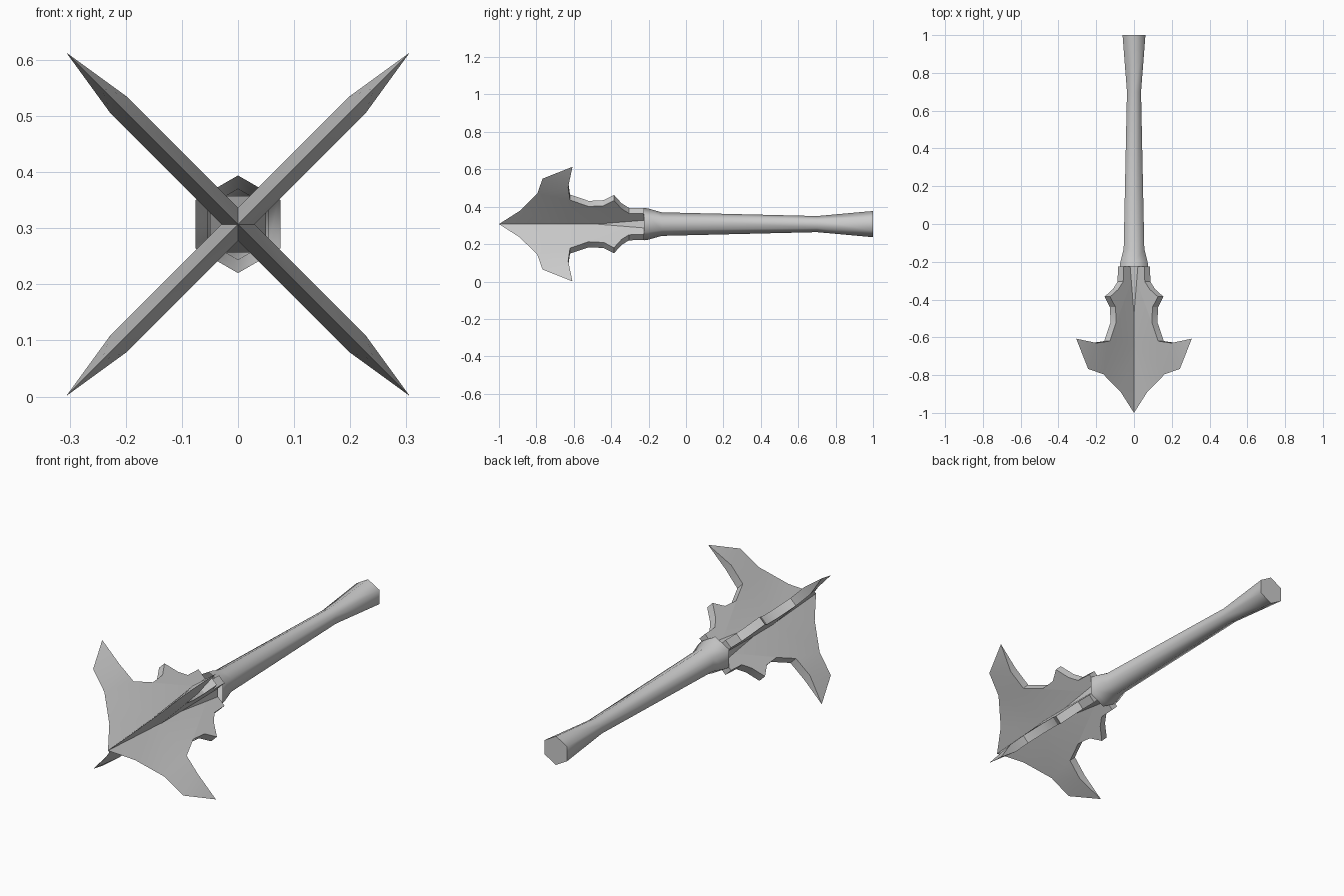
import bpy, bmesh, math
from mathutils import Vector, Matrix

if "Cube" in bpy.data.objects:
    bpy.data.objects.remove(bpy.data.objects["Cube"])

AXIS_Z = 0.307
T = 0.021            # half thickness of a blade at its back rim
R2 = math.sqrt(2)


def finish(bm, name, angle):
    bmesh.ops.recalc_face_normals(bm, faces=bm.faces)
    me = bpy.data.meshes.new(name)
    bm.to_mesh(me)
    bm.free()
    ob = bpy.data.objects.new(name, me)
    bpy.context.collection.objects.link(ob)
    bpy.ops.object.select_all(action='DESELECT')
    ob.select_set(True)
    bpy.context.view_layer.objects.active = ob
    bpy.ops.object.shade_smooth_by_angle(angle=math.radians(angle))
    return ob


# Handle: hexagonal rings along y, open where it meets the blades
def handle():
    bm = bmesh.new()
    rings = []
    for y, r in [(-0.225, 0.087), (-0.20, 0.083), (-0.13, 0.063), (0.70, 0.043), (1.0, 0.07)]:
        rings.append([bm.verts.new((r * math.sin(i * math.pi / 3), y,
                                    AXIS_Z + r * math.cos(i * math.pi / 3))) for i in range(6)])
    for a, b in zip(rings, rings[1:]):
        for i in range(6):
            j = (i + 1) % 6
            bm.faces.new((a[i], a[j], b[j], b[i]))
    bm.faces.new(rings[-1])
    finish(bm, "handle", 65)


# Blade outline as (y, height): sharp leading edge and thick back rim
LEAD = [(-1.0, 0), (-0.89, 0.07), (-0.795, 0.163), (-0.767, 0.243), (-0.607, 0.306)]
BACK = [(-0.63, 0.212), (-0.62, 0.143), (-0.52, 0.109), (-0.44, 0.113), (-0.385, 0.141),
        (-0.345, 0.097), (-0.305, 0.072), (-0.225, 0.07)]


def blade(index):
    bm = bmesh.new()

    def pt(p, off):
        return bm.verts.new((off, p[0], p[1] * R2))

    lead = [pt(p, 0) for p in LEAD]
    sides = []
    for s in (-T, T):
        b = [pt(p, s) for p in BACK]
        a1, a0 = pt((-0.63, 0), s), pt((-0.225, 0), s)
        for f in [(lead[0], lead[1], a1), (lead[1], lead[2], a1), (lead[2], b[1], a1),
                  (lead[2], b[0], b[1]), (lead[2], lead[3], b[0]), (lead[3], lead[4], b[0]),
                  [a1] + b[1:] + [a0]]:
            bm.faces.new(f)
        sides.append(b + [a0])
    # back rim joining both sides, and the pointed barb
    p, q = sides
    for i in range(len(p) - 1):
        bm.faces.new((p[i], p[i + 1], q[i + 1], q[i]))
    bm.faces.new((lead[4], p[0], q[0]))
    bm.transform(Matrix.Translation((0, 0, AXIS_Z)) @
                 Matrix.Rotation(math.radians(45 + 90 * index), 4, 'Y'))
    finish(bm, f"blade_{index + 1}", 30)


# Core: slim square wedge filling the corners between blades
def core():
    bm = bmesh.new()
    rings = []
    for y, h in [(-0.5, 0.028), (-0.225, 0.05)]:
        rings.append([bm.verts.new((sx * h, y, AXIS_Z + sz * h))
                      for sx, sz in [(1, 1), (-1, 1), (-1, -1), (1, -1)]])
    a, b = rings
    for i in range(4):
        j = (i + 1) % 4
        bm.faces.new((a[i], a[j], b[j], b[i]))
    bm.faces.new(a)
    bm.faces.new(b)
    finish(bm, "blade_core", 30)


handle()
for k in range(4):
    blade(k)
core()
